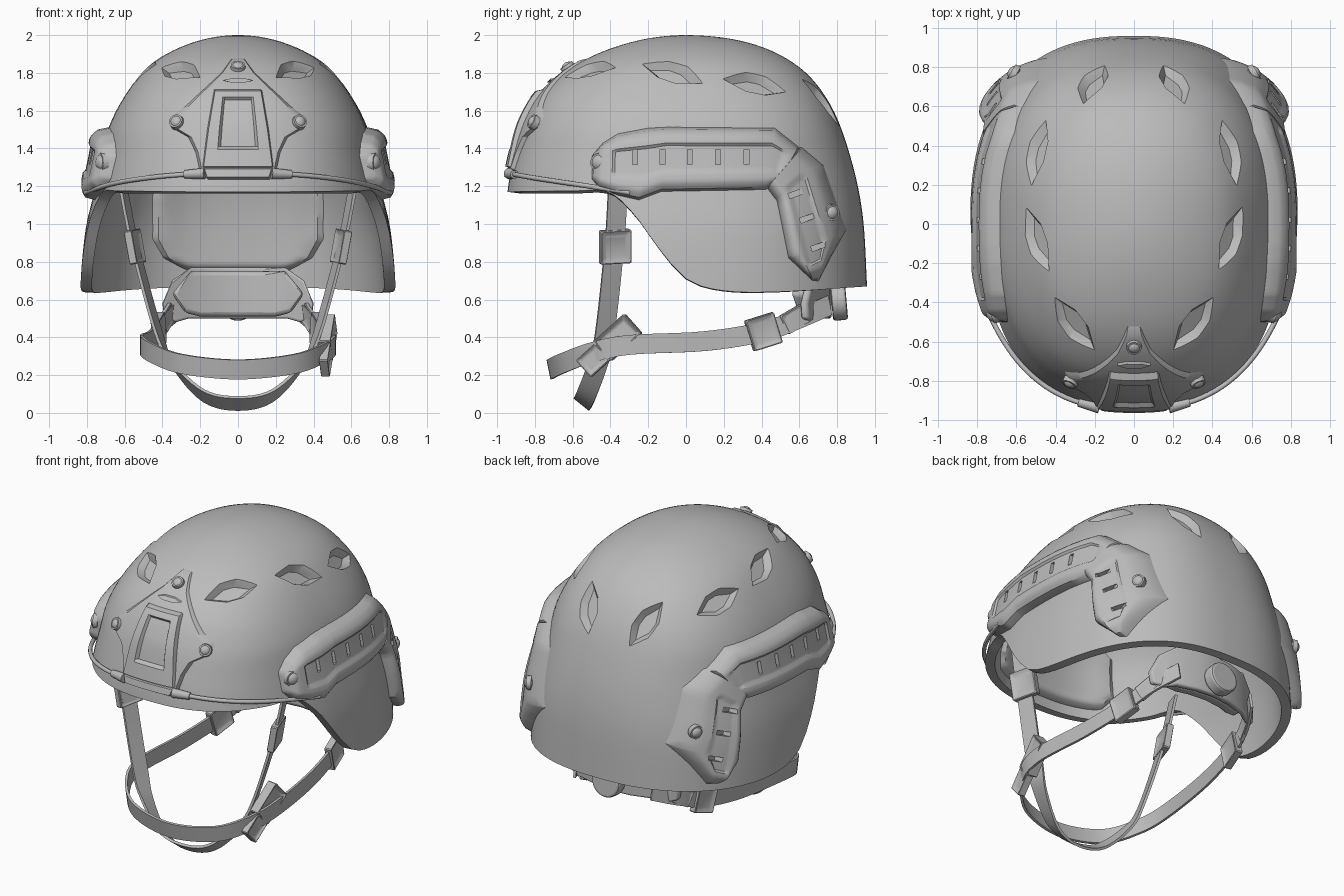
import bpy, bmesh, math
from mathutils import Vector, Matrix
from mathutils.bvhtree import BVHTree

if "Cube" in bpy.data.objects:
    bpy.data.objects.remove(bpy.data.objects["Cube"])

grey = bpy.data.materials.new("matte_grey")
grey.diffuse_color = (0.5, 0.5, 0.5, 1)
grey.use_nodes = True
grey.node_tree.nodes["Principled BSDF"].inputs["Base Color"].default_value = grey.diffuse_color


def finish(name, bm, angle=35):
    bmesh.ops.recalc_face_normals(bm, faces=bm.faces)
    me = bpy.data.meshes.new(name)
    bm.to_mesh(me)
    bm.free()
    ob = bpy.data.objects.new(name, me)
    bpy.context.collection.objects.link(ob)
    me.materials.append(grey)
    smooth(ob, angle)
    return ob


def activate(ob):
    bpy.ops.object.select_all(action='DESELECT')
    ob.select_set(True)
    bpy.context.view_layer.objects.active = ob


def smooth(ob, angle=35):
    activate(ob)
    bpy.ops.object.shade_smooth_by_angle(angle=math.radians(angle))


def modify(ob, kind, **settings):
    activate(ob)
    m = ob.modifiers.new(kind, kind)
    for k, v in settings.items():
        setattr(m, k, v)
    bpy.ops.object.modifier_apply(modifier=m.name)
    smooth(ob)


def cut(ob, bm):
    cutter = finish("cutter", bm)
    cutter.hide_render = True
    modify(ob, 'BOOLEAN', operation='DIFFERENCE', solver='EXACT', object=cutter)
    bpy.data.objects.remove(cutter)


def interp(tab, x):
    """Smooth curve through (x, value) points."""
    x = min(max(x, tab[0][0]), tab[-1][0])
    i = max(k for k in range(len(tab) - 1) if tab[k][0] <= x)
    slope = lambda k: ((tab[min(k + 1, len(tab) - 1)][1] - tab[max(k - 1, 0)][1])
                       / (tab[min(k + 1, len(tab) - 1)][0] - tab[max(k - 1, 0)][0]))
    (x0, a), (x1, b) = tab[i], tab[i + 1]
    d = x1 - x0
    t = (x - x0) / d
    return ((2*t**3 - 3*t*t + 1) * a + (t**3 - 2*t*t + t) * d * slope(i)
            + (3*t*t - 2*t**3) * b + (t**3 - t*t) * d * slope(i + 1))


# ---- Helmet shell: outline half-width, front and back reach by height
by_drop = lambda tab: [(math.sqrt(2 - z), v) for z, v in tab]
WIDTH = by_drop([(2, 0), (1.92, .34), (1.84, .468), (1.7, .585), (1.51, .685), (1.35, .72), (1.2, .752), (1, .802),
                 (.8, .826), (.64, .836)])
FRONT = by_drop([(2, 0), (1.96, .30), (1.85, .57), (1.7, .75), (1.55, .84), (1.4, .892), (1.17, .945), (.64, .95)])
BACK = by_drop([(2, 0), (1.96, .33), (1.83, .60), (1.63, .765), (1.34, .875), (1.05, .935), (.64, .96)])
RIM = [(-.96, 1.17), (-.6, 1.175), (-.4, 1.165), (-.27, 1.05), (-.14, .87), (0, .71), (.17, .65), (.45, .64), (.96, .67)]

bm = bmesh.new()
SEG, ROWS = 128, 36
top = bm.verts.new((0, 0, 2))
grid = []
for i in range(SEG):
    a = 2 * math.pi * i / SEG
    c, s = math.cos(a), math.sin(a)
    power = lambda v, e: math.copysign(abs(v) ** e, v)
    drop = math.sqrt(2 - interp(RIM, .95 * power(s, .83)))
    col = []
    for j in range(1, ROWS + 1):
        d = drop * j / ROWS
        e = 1 - .18 * min(1, d / .6)
        reach = interp(FRONT if s < 0 else BACK, d)
        col.append(bm.verts.new((interp(WIDTH, d) * power(c, e), reach * power(s, e), 2 - d * d)))
    grid.append(col)
for i in range(SEG):
    p, q = grid[i], grid[(i + 1) % SEG]
    bm.faces.new((top, p[0], q[0]))
    for j in range(ROWS - 1):
        bm.faces.new((p[j], p[j + 1], q[j + 1], q[j]))
shell = finish("helmet_shell", bm)
modify(shell, 'SOLIDIFY', thickness=.06, offset=-1)
bvh = BVHTree.FromObject(shell, bpy.context.evaluated_depsgraph_get())


def hit(o, d):
    p, n = bvh.ray_cast(Vector(o), Vector(d))[:2]
    if p is None:
        p, n = bvh.find_nearest(Vector(o) + Vector(d) * 1.25)[:2]
    return p, n


# ---- Vents: tapered leaf-shaped recesses
LEAF = [(-.2, 0), (-.05, .07), (.06, .07), (.2, 0), (.06, -.065), (-.05, -.065)]
bm = bmesh.new()
for x0, y0, x1, y1 in [(.2, -.66, .42, -.37), (.44, -.25, .56, .09), (.535, .2, .46, .53), (.27, .62, .15, .83)]:
    for s in (1, -1):
        p, n = hit((s * (x0 + x1) / 2, (y0 + y1) / 2, 3), (0, 0, -1))
        u = Vector((s * (x1 - x0), y1 - y0, 0))
        u.z = -(n.x * u.x + n.y * u.y) / n.z
        u.normalize()
        v = n.cross(u)
        rings = [[bm.verts.new(p + (u * a + v * b) * k + n * h) for a, b in LEAF] for h, k in ((.04, 1.4), (-.045, .6))]
        bm.faces.new(rings[0])
        bm.faces.new(rings[1])
        for i in range(6):
            j = (i + 1) % 6
            bm.faces.new((rings[0][i], rings[0][j], rings[1][j], rings[1][i]))
cut(shell, bm)


def patch(name, rows, ray, height, cols=24, sub=6):
    """Closed raised panel that follows the shell; rows are pairs of 2D ends."""
    lines = []
    for (a, b), (c, d) in zip(rows, rows[1:]):
        for k in range(sub):
            f = k / sub
            lines.append([Vector(a).lerp(Vector(c), f), Vector(b).lerp(Vector(d), f)])
    lines.append([Vector(rows[-1][0]), Vector(rows[-1][1])])
    bm = bmesh.new()
    face, back = [], []
    for r, (a, b) in enumerate(lines):
        fr, br = [], []
        for c in range(cols + 1):
            q = a.lerp(b, c / cols)
            o, d = ray(q.x, q.y)
            p, d = hit(o, d)[0], Vector(d)
            edge = r in (0, len(lines) - 1) or c in (0, cols)
            fr.append(bm.verts.new(p - d * (-.01 if edge else height(c / cols, r / (len(lines) - 1)))))
            br.append(bm.verts.new(p + d * .025))
        face.append(fr)
        back.append(br)
    R = len(lines) - 1
    for g in (face, back):
        for r in range(R):
            for c in range(cols):
                bm.faces.new((g[r][c], g[r][c + 1], g[r + 1][c + 1], g[r + 1][c]))
    loop = [(0, c) for c in range(cols)] + [(r, cols) for r in range(R)] + \
           [(R, c) for c in range(cols, 0, -1)] + [(r, 0) for r in range(R, 0, -1)]
    for (r, c), (q, e) in zip(loop, loop[1:] + loop[:1]):
        bm.faces.new((face[r][c], face[q][e], back[q][e], back[r][c]))
    return finish(name, bm)


def box(bm, loc, size, rot=Matrix()):
    m = Matrix.Translation(loc) @ rot.to_4x4() @ Matrix.Diagonal((*size, 1))
    return bmesh.ops.create_cube(bm, size=1, matrix=m)['verts']


def dome(name, p, n, r):
    """Screw head: flat collar with a rounded cap."""
    bm = bmesh.new()
    m = Matrix.Translation(p) @ Vector(n).to_track_quat('Z', 'Y').to_matrix().to_4x4()
    bmesh.ops.create_cone(bm, cap_ends=True, segments=24, radius1=r * 1.2, radius2=r * 1.1, depth=.03, matrix=m)
    bmesh.ops.create_uvsphere(bm, u_segments=24, v_segments=12, radius=r, matrix=m @ Matrix.Diagonal((1, 1, .8, 1)))
    finish(name, bm)


# ---- Front mount: plate, raised block with window, foot and screws
front = lambda a, b: ((a, -2, b), (0, 1, 0))
span = lambda pts: [((-w, z), (w, z)) for z, w in pts]
patch("front_plate", span([(1.88, .03), (1.8, .09), (1.62, .29), (1.57, .36), (1.51, .36), (1.46, .27),
                           (1.38, .23), (1.25, .2)]), front, lambda u, t: .022)
patch("front_block", span([(1.72, .13), (1.5, .17), (1.29, .2)]), front,
      lambda u, t: (.03 if abs(u - .5) < .26 and .12 < t < .72 else .052) - .025 * max(0, t - .4), sub=14)
patch("front_foot", span([(1.31, .2), (1.23, .17)]), front, lambda u, t: .03, sub=4)
patch("front_tab", span([(1.775, .02), (1.76, .09), (1.745, .02)]), front, lambda u, t: .035, sub=3)
for x, z in [(0, 1.83), (.325, 1.54), (-.325, 1.54)]:
    p, n = hit(*front(x, z))
    dome("mount_screw", p + Vector((0, -.025, 0)), n, .034)

# ---- Side rails, rear pods, screws and bungee cords
RAIL = [((-.5, 1.24), (-.5, 1.36)), ((-.46, 1.19), (-.44, 1.43)), ((-.36, 1.15), (-.36, 1.48)),
        ((-.25, 1.125), (-.2, 1.51)), ((-.13, 1.17), (-.1, 1.515)), ((.42, 1.18), (.47, 1.51)), ((.5, 1.22), (.62, 1.39))]
POD = [((.42, 1.2), (.6, 1.42)), ((.48, 1.12), (.73, 1.31)), ((.54, .82), (.85, .97)),
       ((.61, .755), (.77, .83)), ((.67, .7), (.7, .695))]
ease = lambda x: math.sin(min(1, max(0, x)) * math.pi / 2)


def rail_height(u, t):
    h = .086 * (.45 + .55 * ease(min(u, 1 - u) * 5)) * (.5 + .5 * ease(t * 5))
    return h - (.012 if .3 < u < .74 and .3 < t < .93 else 0)


def pod_height(u, t):
    h = .09 * (.25 + .75 * ease(min(u, 1 - u) * 4.5)) * (.35 + .65 * ease((1 - t) * 5))
    return h - (.012 if .25 < u < .65 and .2 < t < .75 else 0)


for s in (1, -1):
    side = lambda a, b: ((s * 2, a, b), (-s, 0, 0))
    out = lambda y, z, h: hit(*side(y, z))[0] + Vector((s * h, 0, 0))
    rail = patch("side_rail", RAIL, side, rail_height)
    bm = bmesh.new()
    for y in (-.27, -.125, .02, .17, .32):
        box(bm, out(y, 1.355, .075), (.06, .026, .08))
    cut(rail, bm)
    pod = patch("rear_pod", POD, side, pod_height, cols=20, sub=8)
    bm = bmesh.new()
    for y, z in [(.58, 1.16), (.64, 1.03), (.70, .88)]:
        box(bm, out(y, z, .085), (.07, .075, .028), Matrix.Rotation(.35, 3, 'X'))
    cut(pod, bm)
    dome("rail_knob", out(-.455, 1.325, .05), (s, -.4, 0), .045)
    dome("pod_screw", out(.77, 1.06, .085), (s, .6, 0), .038)
    # cord from the front mount to the rail
    cu = bpy.data.curves.new("bungee_cord", 'CURVE')
    cu.dimensions, cu.bevel_depth, cu.bevel_resolution = '3D', .013, 3
    sp = cu.splines.new('POLY')
    path = []
    for i in range(24):
        f = i / 23
        a = math.radians(-76 + 56 * f)
        d = Vector((s * math.cos(a), math.sin(a), 0))
        z = 1.265 - .1 * f ** 1.3
        path.append(hit((d.x * 2, d.y * 2, z), -d)[0] + d * (.015 + .05 * f ** 3))
    sp.points.add(23)
    for pt, p in zip(sp.points, path):
        pt.co = (*p, 1)
    cord = bpy.data.objects.new("bungee_cord", cu)
    bpy.context.collection.objects.link(cord)
    cu.materials.append(grey)
    activate(cord)
    bpy.ops.object.convert(target='MESH')
    bm = bmesh.new()
    q = (path[1] - path[0]).to_track_quat('Z', 'Y').to_matrix().to_4x4()
    bmesh.ops.create_cone(bm, cap_ends=True, segments=12, radius1=.03, radius2=.022, depth=.11,
                          matrix=Matrix.Translation(path[0]) @ q)
    finish("cord_clip", bm)

# ---- Inner pads
pad_height = lambda u, t: .05 * (.3 + .7 * ease(min(u, 1 - u) * 8)) * (.3 + .7 * ease(min(t, 1 - t) * 8))
patch("rear_inner_pad", span([(1.42, .3), (1.34, .4), (1.15, .46), (.92, .46), (.82, .4), (.75, .27)]),
      lambda a, b: ((a, 0, b), (0, 1, 0)), pad_height)
patch("brow_inner_pad", span([(1.6, .3), (1.52, .4), (1.3, .45), (1.22, .4)]),
      lambda a, b: ((a, 0, b), (0, -1, 0)), pad_height)


def cushion(name, outline, y, depth, bevel):
    bm = bmesh.new()
    f = bm.faces.new([bm.verts.new((x, y, z)) for x, z in outline])
    ext = bmesh.ops.extrude_face_region(bm, geom=[f])['geom']
    bmesh.ops.translate(bm, verts=[v for v in ext if isinstance(v, bmesh.types.BMVert)], vec=(0, depth, 0))
    for x in (-.25, -.12, 0, .12, .25):
        bmesh.ops.bisect_plane(bm, geom=bm.verts[:] + bm.edges[:] + bm.faces[:], plane_co=(x, 0, 0), plane_no=(1, 0, 0))
    for v in bm.verts:
        v.co.y -= .8 * v.co.x ** 2
    modify(finish(name, bm), 'BEVEL', width=bevel, segments=3, angle_limit=math.radians(40))


mirror = lambda pts: pts + [(-x, z) for x, z in reversed(pts)]
cushion("nape_pad", mirror([(.25, .75), (.35, .63), (.28, .53), (.2, .51)]), .65, .08, .035)
cushion("nape_plate", mirror([(.25, .77), (.35, .7), (.4, .58), (.39, .5), (.33, .48), (.26, .5)]), .73, .04, .012)
bm = bmesh.new()
m = Matrix.Translation((0, .81, .59)) @ Matrix.Rotation(math.radians(95), 4, 'X')
bmesh.ops.create_cone(bm, cap_ends=True, segments=32, radius1=.1, radius2=.1, depth=.08, matrix=m)
modify(finish("fit_dial", bm), 'BEVEL', width=.015, segments=2)


# ---- Straps: ribbons through (position, width direction) points
def strap(name, pts, width):
    full = pts + [((-p[0], p[1], p[2]), (-d[0], d[1], d[2])) for p, d in reversed(pts[:-1])]
    n = len(full) - 1
    tabs = [[(i, full[i][g][k]) for i in range(n + 1)] for g in (0, 1) for k in range(3)]
    bm = bmesh.new()
    prev = None
    for i in range(n * 6 + 1):
        x, y, z, a, b, c = (interp(t, i / 6) for t in tabs)
        p, w = Vector((x, y, z)), Vector((a, b, c)).normalized() * width / 2
        cur = (bm.verts.new(p - w), bm.verts.new(p + w))
        if prev:
            bm.faces.new((prev[0], prev[1], cur[1], cur[0]))
        prev = cur
    modify(finish(name, bm), 'SOLIDIFY', thickness=.016, offset=0)


UP, FORE = (0, -.2, 1), (.3, -.95, 0)
strap("chin_and_nape_strap", [((.28, .76, .57), UP), ((.37, .6, .5), UP), ((.42, .41, .43), UP), ((.47, .1, .38), UP),
      ((.51, -.3, .36), UP), ((.46, -.5, .32), UP), ((.3, -.66, .26), UP), ((0, -.72, .23), UP)], .105)
strap("under_chin_strap", [((.61, -.36, 1.2), FORE), ((.545, -.38, .88), FORE), ((.42, -.43, .42), FORE),
      ((.34, -.47, .25), (.1, -.9, .3)), ((.18, -.53, .09), (0, -.8, .5)), ((0, -.55, .05), (0, -.75, .6))], .105)


def buckle(name, loc, size, rot):
    """Bevelled frame with sunken faces on both sides."""
    bm = bmesh.new()
    box(bm, (0, 0, 0), size)
    big = [f for f in bm.faces if abs(f.normal.x) > .9]
    bmesh.ops.inset_individual(bm, faces=big, thickness=min(size[1:]) * .24)
    for f in big:
        for v in f.verts:
            v.co.x *= .4
    bm.transform(Matrix.Translation(loc) @ rot.to_4x4())
    modify(finish(name, bm), 'BEVEL', width=.006, segments=1, angle_limit=math.radians(30))


R = Matrix.Rotation
for s in (1, -1):
    buckle("strap_slider", (s * .545, -.375, .88), (.05, .17, .18), R(s * .18, 3, 'Y') @ R(s * .3, 3, 'Z'))
    buckle("nape_buckle", (s * .42, .41, .43), (.055, .16, .17), R(s * .2, 3, 'Z') @ R(.3, 3, 'X'))
    buckle("nape_hook", (s * .375, .58, .5), (.03, .15, .11), R(s * .35, 3, 'Z') @ R(.5, 3, 'X'))
tilt = R(-.15, 3, 'Z') @ R(.73, 3, 'X')
buckle("chin_buckle_body", (.475, -.36, .4), (.075, .22, .14), tilt)
buckle("chin_buckle_tongue", (.465, -.49, .28), (.055, .14, .12), tilt)
